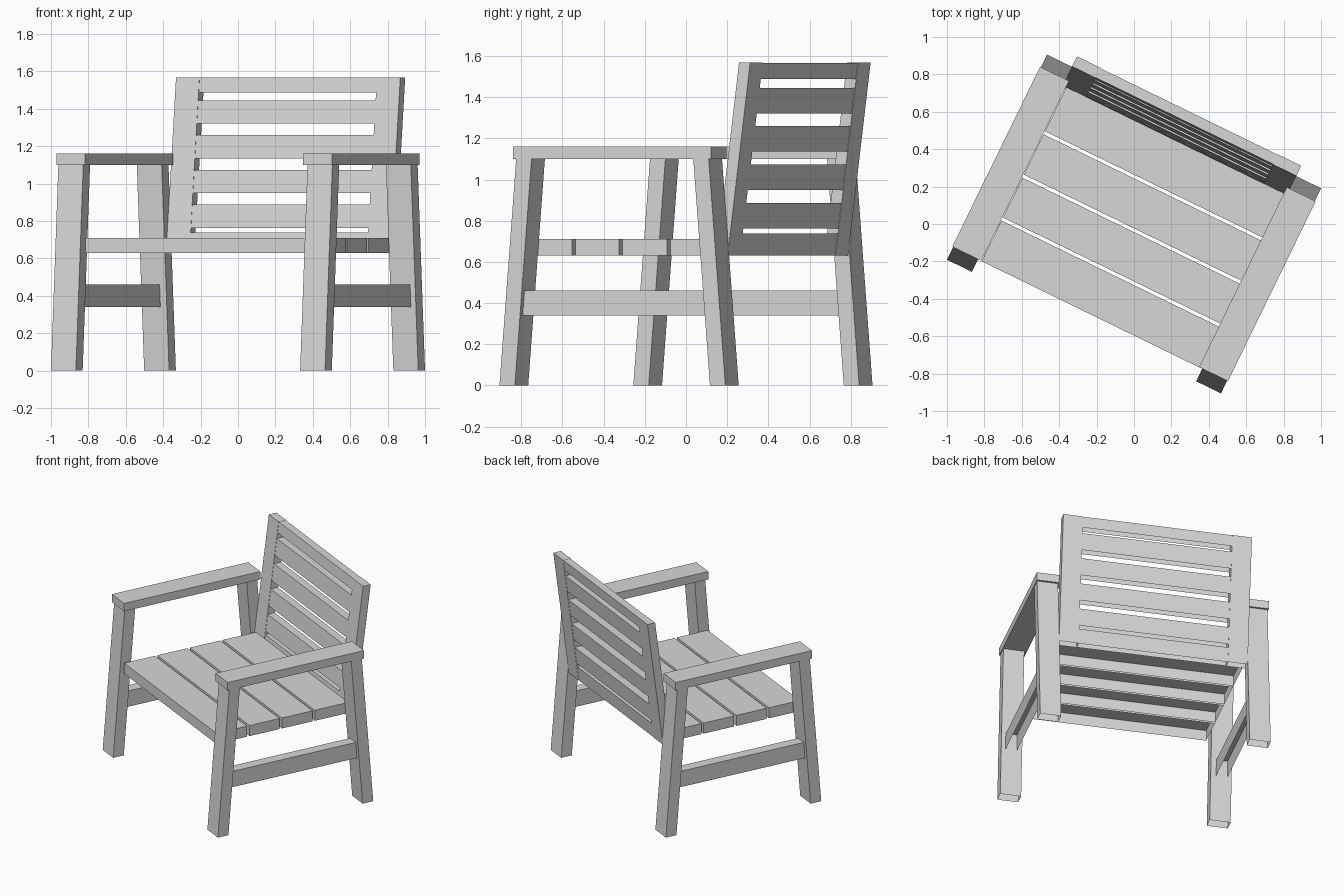
import bpy, bmesh, math
from mathutils import Matrix, Vector

old = bpy.data.objects.get("Cube")
if old:
    bpy.data.objects.remove(old, do_unlink=True)

# One painted wood colour
GREY = (0.68, 0.68, 0.68, 1)
wood = bpy.data.materials.new("light_grey_wood")
wood.use_nodes = True
wood.diffuse_color = GREY
wood.node_tree.nodes["Principled BSDF"].inputs["Base Color"].default_value = GREY

# The whole chair is turned about the vertical axis
TURN = Matrix.Rotation(math.radians(-26), 4, "Z")


def board(name, x, y, z, lean=0.0, open_base=True):
    """Box between (min, max) ranges; y shifts by lean for each unit above its base."""
    bm = bmesh.new()
    bmesh.ops.create_cube(bm, size=1)
    if open_base:
        base = [f for f in bm.faces if f.normal.z < -0.5]
        bmesh.ops.delete(bm, geom=base, context="FACES_ONLY")
    for v in bm.verts:
        px, py, pz = (r[0] + (r[1] - r[0]) * (c + 0.5) for r, c in zip((x, y, z), v.co))
        v.co = TURN @ Vector((px, py + lean * (pz - z[0]), pz))
    mesh = bpy.data.meshes.new(name)
    bm.to_mesh(mesh)
    bm.free()
    mesh.materials.append(wood)
    obj = bpy.data.objects.new(name, mesh)
    bpy.context.collection.objects.link(obj)


def span(side, a, b):
    return tuple(sorted((side * a, side * b)))


LEG_LEAN = 0.082
BACK_LEAN = 0.13
SEAT_BASE, SEAT_TOP, BACK_TOP = 0.63, 0.71, 1.567


def back_board(name, x, z, inset=0.0):
    """Board lying in the leaning plane of the backrest."""
    y = 0.49 + BACK_LEAN * (z[0] - SEAT_BASE)
    board(name, x, (y + inset, y + 0.06 - inset), z, BACK_LEAN)


# Side frames: legs, low rail, armrest and backrest stile
for side, label in ((1, "left"), (-1, "right")):
    leg_x = span(side, 0.667, 0.815)
    board(f"front_leg_{label}", leg_x, (-0.61, -0.527), (0, 1.1), LEG_LEAN)
    board(f"rear_leg_{label}", leg_x, (0.527, 0.61), (0, 1.1), -LEG_LEAN)
    board(f"low_rail_{label}", span(side, 0.705, 0.785), (-0.51, 0.51), (0.34, 0.46))
    board(f"armrest_{label}", span(side, 0.648, 0.82), (-0.535, 0.535), (1.1, 1.16), open_base=False)
    back_board(f"back_stile_{label}", span(side, 0.528, 0.667), (SEAT_BASE, BACK_TOP))

# Seat slats
edges = (-0.545, -0.285, -0.03, 0.228, 0.508)
for i, (front, rear) in enumerate(zip(edges, edges[1:])):
    board(f"seat_slat_{i + 1}", (-0.645, 0.66), (front + 0.009, rear - 0.009), (SEAT_BASE, SEAT_TOP))

# Backrest slats, with a bottom bar behind the seat and a narrower top bar
inner = (-0.53, 0.53)
back_board("back_bottom_bar", inner, (SEAT_BASE, 0.738), 0.002)
for i in range(4):
    low = 0.763 + i * 0.186
    back_board(f"back_slat_{i + 1}", inner, (low, low + 0.124), 0.002)
back_board("back_top_bar", inner, (1.487, BACK_TOP - 0.001), 0.002)
